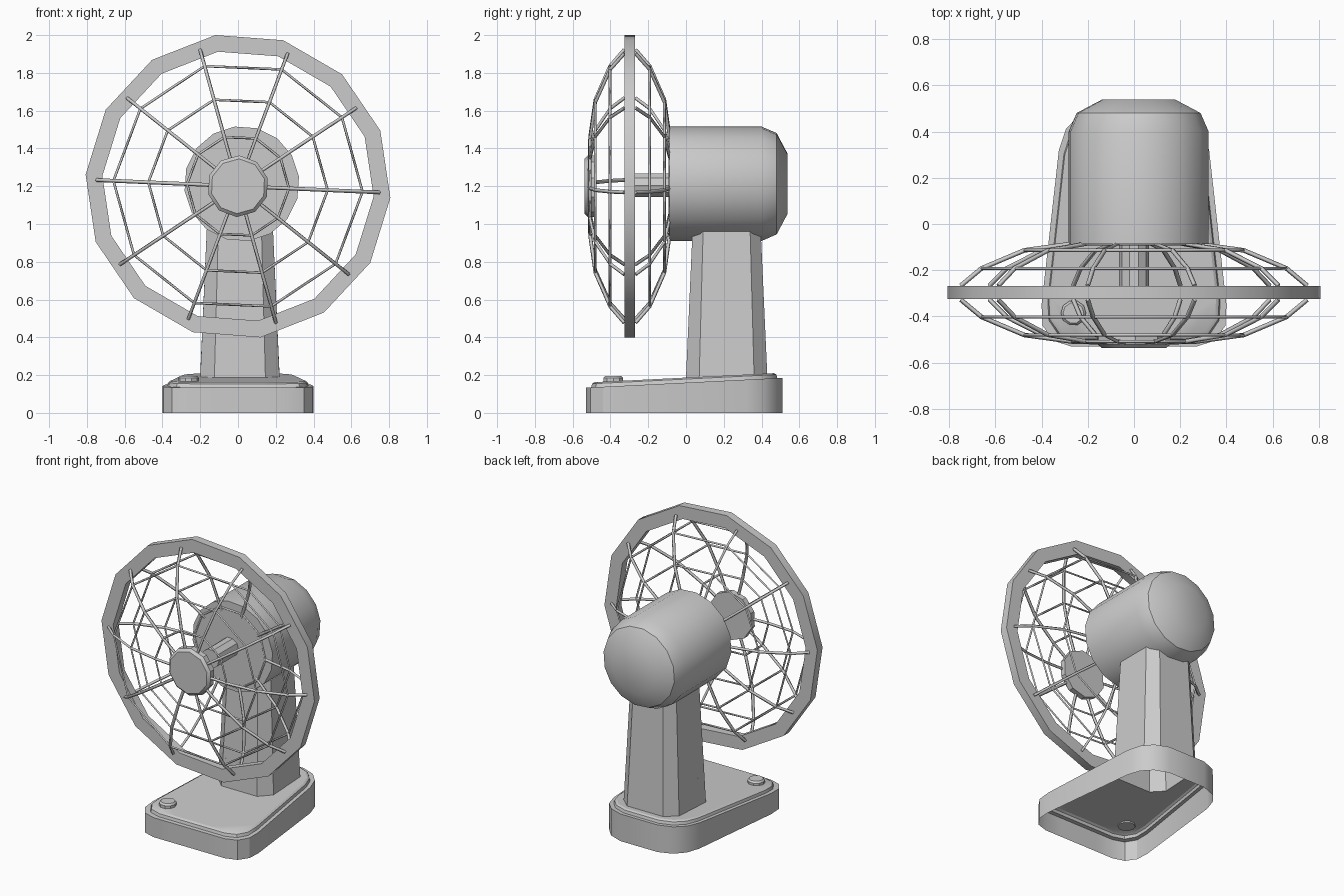
import bpy, bmesh
from math import sin, cos, tau, radians

cube = bpy.data.objects.get("Cube")
if cube:
    bpy.data.objects.remove(cube, do_unlink=True)

grey = bpy.data.materials.new("light_grey")
grey.use_nodes = True
colour = (0.6, 0.6, 0.6, 1)
grey.diffuse_color = colour
grey.node_tree.nodes["Principled BSDF"].inputs["Base Color"].default_value = colour

FAN_Y, FAN_Z = -0.297, 1.2


def add_object(name, mesh, smooth=True):
    obj = bpy.data.objects.new(name, mesh)
    bpy.context.scene.collection.objects.link(obj)
    mesh.materials.clear()
    mesh.materials.append(grey)
    if smooth:
        bpy.ops.object.select_all(action='DESELECT')
        obj.select_set(True)
        bpy.context.view_layer.objects.active = obj
        bpy.ops.object.shade_smooth_by_angle(angle=radians(30))
    return obj


def finish(name, bm, smooth=True):
    bmesh.ops.recalc_face_normals(bm, faces=bm.faces)
    mesh = bpy.data.meshes.new(name)
    bm.to_mesh(mesh)
    bm.free()
    return add_object(name, mesh, smooth)


def skin(bm, rings, closed=False):
    """Join rings of points with quads; return the vertex rings."""
    loops = [[bm.verts.new(p) for p in ring] for ring in rings]
    pairs = list(zip(loops, loops[1:]))
    if closed:
        pairs.append((loops[-1], loops[0]))
    for a, b in pairs:
        for i in range(len(a)):
            j = (i + 1) % len(a)
            bm.faces.new((a[i], a[j], b[j], b[i]))
    return loops


def circle(r, y, sides, phase=0, x=0, z=FAN_Z):
    return [(x + r * cos(radians(phase) + tau * i / sides), y,
             z + r * sin(radians(phase) + tau * i / sides)) for i in range(sides)]


def turned(name, profile, sides, phase=0, x=0, z=FAN_Z):
    """Solid of (radius, y) steps around a front-to-back axis."""
    bm = bmesh.new()
    loops = skin(bm, [circle(r, y, sides, phase, x, z) for r, y in profile])
    bm.faces.new(loops[0])
    bm.faces.new(loops[-1])
    return finish(name, bm)


def wires(name, paths, radius, cyclic):
    """Thin square wire along each path."""
    curve = bpy.data.curves.new(name + "_path", 'CURVE')
    curve.dimensions = '3D'
    curve.bevel_depth = radius
    curve.bevel_resolution = 0
    curve.use_fill_caps = not cyclic
    for path in paths:
        spline = curve.splines.new('POLY')
        spline.points.add(len(path) - 1)
        for point, co in zip(spline.points, path):
            point.co = (*co, 1)
        spline.use_cyclic_u = cyclic
    temp = bpy.data.objects.new(name + "_path", curve)
    bpy.context.scene.collection.objects.link(temp)
    bpy.context.view_layer.update()
    depsgraph = bpy.context.evaluated_depsgraph_get()
    mesh = bpy.data.meshes.new_from_object(temp.evaluated_get(depsgraph))
    bpy.data.objects.remove(temp, do_unlink=True)
    return add_object(name, mesh, False)


# Neck and base meet on this sloped plate
def plate_z(y):
    return 0.187 + 0.05 * y


def neck_ring(level=None):
    shrink = 0 if level is None else (level - 0.2) * 0.045
    hx, hy, fx, fy = 0.21 - shrink, 0.215 - shrink, 0.135 - shrink * 0.6, 0.145 - shrink * 0.6
    quarter = [(hx, fy), (fx, hy)]
    flat = quarter + [(-x, y) for x, y in reversed(quarter)]
    flat += [(-x, -y) for x, y in flat]
    return [(x + 0.01, y + 0.215, plate_z(y + 0.215) if level is None else level)
            for x, y in flat]


# Hollow base with a stepped, sloped top and an opening under the neck
half = [(0.14, -0.53), (0.27, -0.53), (0.35, -0.505), (0.395, -0.44), (0.4, -0.35),
        (0.325, 0.32), (0.295, 0.41), (0.235, 0.475), (0.14, 0.51)]
outline = half + [(-x, y) for x, y in reversed(half)]


def base_ring(inset, drop):
    ring = [(x * (1 - inset / 0.4), y * (1 - inset / 0.52)) for x, y in outline]
    return [(x, y, 0 if drop is None else plate_z(y) - drop) for x, y in ring]


bm = bmesh.new()
loops = skin(bm, [base_ring(0, None), base_ring(0, 0.027), base_ring(0.027, 0.027),
                  base_ring(0.032, 0.008), base_ring(0.045, 0)])
hole = [bm.verts.new(p) for p in neck_ring()]
rim = []
for loop in (loops[-1], hole):
    for i, v in enumerate(loop):
        w = loop[(i + 1) % len(loop)]
        rim.append(bm.edges.get((v, w)) or bm.edges.new((v, w)))
bmesh.ops.triangle_fill(bm, edges=rim, use_beauty=True, normal=(0, -0.05, 1))
finish("base", bm)

# Tapered eight-sided neck with a recess underneath
bm = bmesh.new()
loops = skin(bm, [neck_ring(), neck_ring(1.05)])
bm.faces.new(loops[-1])
finish("neck", bm, False)
bm = bmesh.new()
bm.faces.new([bm.verts.new(p) for p in neck_ring(0.38)])
finish("neck_recess", bm, False)

# Round button on the base
bm = bmesh.new()
steps = [(0.055, 0.16), (0.055, 0.185), (0.045, 0.196)]
loops = skin(bm, [[(-0.262 + x, -0.385 + y, z) for x, _, y in circle(r, 0, 10, 0, 0, 0)]
                  for r, z in steps])
bm.faces.new(loops[0])
bm.faces.new(loops[-1])
finish("button", bm)

# Motor housing, shaft and front hub
turned("motor_housing", [(0.305, -0.087), (0.305, 0.4), (0.27, 0.48), (0.16, 0.538)],
       16, 7, x=0.02, z=1.213)
turned("shaft", [(0.065, -0.3), (0.065, -0.08)], 10, 0, z=1.205)
turned("hub", [(0.145, -0.537), (0.163, -0.52), (0.163, -0.482)], 10, 15.5)

# Outer guard band
bm = bmesh.new()
skin(bm, [circle(r, FAN_Y + d, 14, 98.5)
          for r, d in ((0.72, -0.028), (0.809, -0.028), (0.809, 0.028), (0.72, 0.028))],
     closed=True)
finish("guard_band", bm)

# Wire cage: same profile in front of and behind the band
cage = [(0.75, 0.03), (0.66, 0.105), (0.475, 0.183), (0.27, 0.211)]
for name, side in (("front", -1), ("rear", 1)):
    steps = [(r, FAN_Y + side * d) for r, d in cage]
    rings = [circle(r, y, 10, -2.5) for r, y in steps[1:]]
    wires(name + "_cage_rings", rings, 0.007, True)
    ends = steps + ([(0.13, -0.512)] if side < 0 else [(0.24, -0.08)])
    rays = zip(*[circle(r, y, 10, -2.5) for r, y in ends])
    wires(name + "_cage_spokes", list(rays), 0.01, False)
